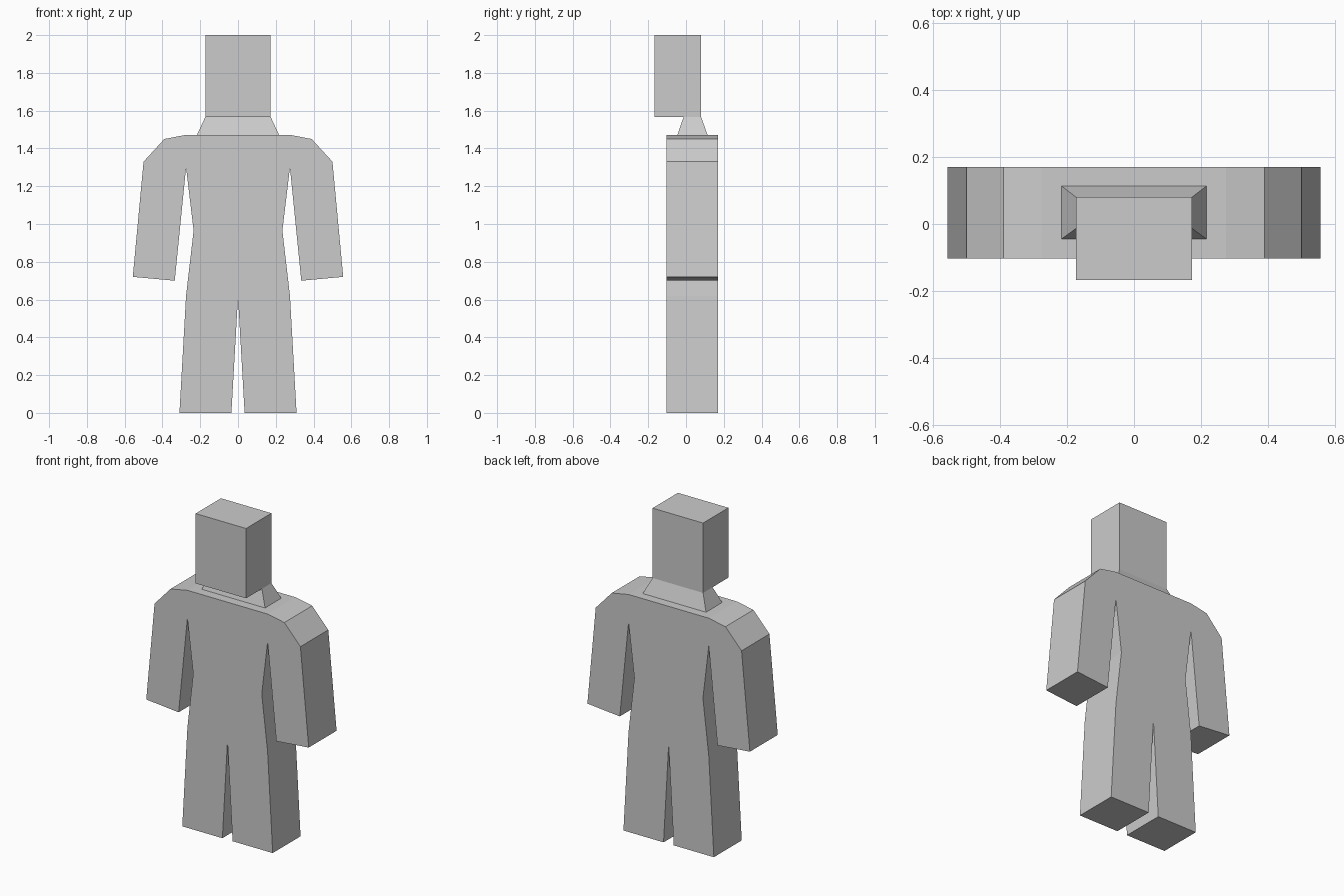
import bpy, bmesh

if "Cube" in bpy.data.objects:
    bpy.data.objects.remove(bpy.data.objects["Cube"])

grey = bpy.data.materials.new("light grey")
grey.diffuse_color = (0.6, 0.6, 0.6, 1)
grey.use_nodes = True
grey.node_tree.nodes["Principled BSDF"].inputs["Base Color"].default_value = grey.diffuse_color


def finish(name, bm):
    bmesh.ops.recalc_face_normals(bm, faces=bm.faces)
    mesh = bpy.data.meshes.new(name)
    bm.to_mesh(mesh)
    bm.free()
    mesh.materials.append(grey)
    obj = bpy.data.objects.new(name, mesh)
    bpy.context.collection.objects.link(obj)
    return obj


def tapered_box(name, bottom, top):
    """Each end is (half width, front y, back y, z)."""
    bm = bmesh.new()
    rings = []
    for w, y0, y1, z in (bottom, top):
        rings.append([bm.verts.new(p) for p in
                      ((-w, y0, z), (w, y0, z), (w, y1, z), (-w, y1, z))])
    low, high = rings
    bm.faces.new(low)
    bm.faces.new(high)
    for i in range(4):
        j = (i + 1) % 4
        bm.faces.new((low[i], low[j], high[j], high[i]))
    return finish(name, bm)


# Body, arms and legs: one mirrored outline, extruded front to back
half = [(0.275, 1.472), (0.39, 1.45), (0.50, 1.33), (0.557, 0.72),
        (0.335, 0.70), (0.275, 1.30), (0.235, 0.965), (0.275, 0.62),
        (0.31, 0.0), (0.035, 0.0)]
outline = half + [(0.0, 0.615)] + [(-x, z) for x, z in reversed(half)]
bm = bmesh.new()
face = bm.faces.new([bm.verts.new((x, -0.103, z)) for x, z in outline])
ext = bmesh.ops.extrude_face_region(bm, geom=[face], use_keep_orig=True)
moved = [v for v in ext["geom"] if isinstance(v, bmesh.types.BMVert)]
bmesh.ops.translate(bm, verts=moved, vec=(0, 0.273, 0))
finish("body", bm)

# Flared neck
tapered_box("neck", (0.217, -0.045, 0.114, 1.472), (0.173, -0.013, 0.08, 1.567))

# Head, set forward of the neck
tapered_box("head", (0.173, -0.168, 0.08, 1.567), (0.173, -0.168, 0.08, 2.0))
